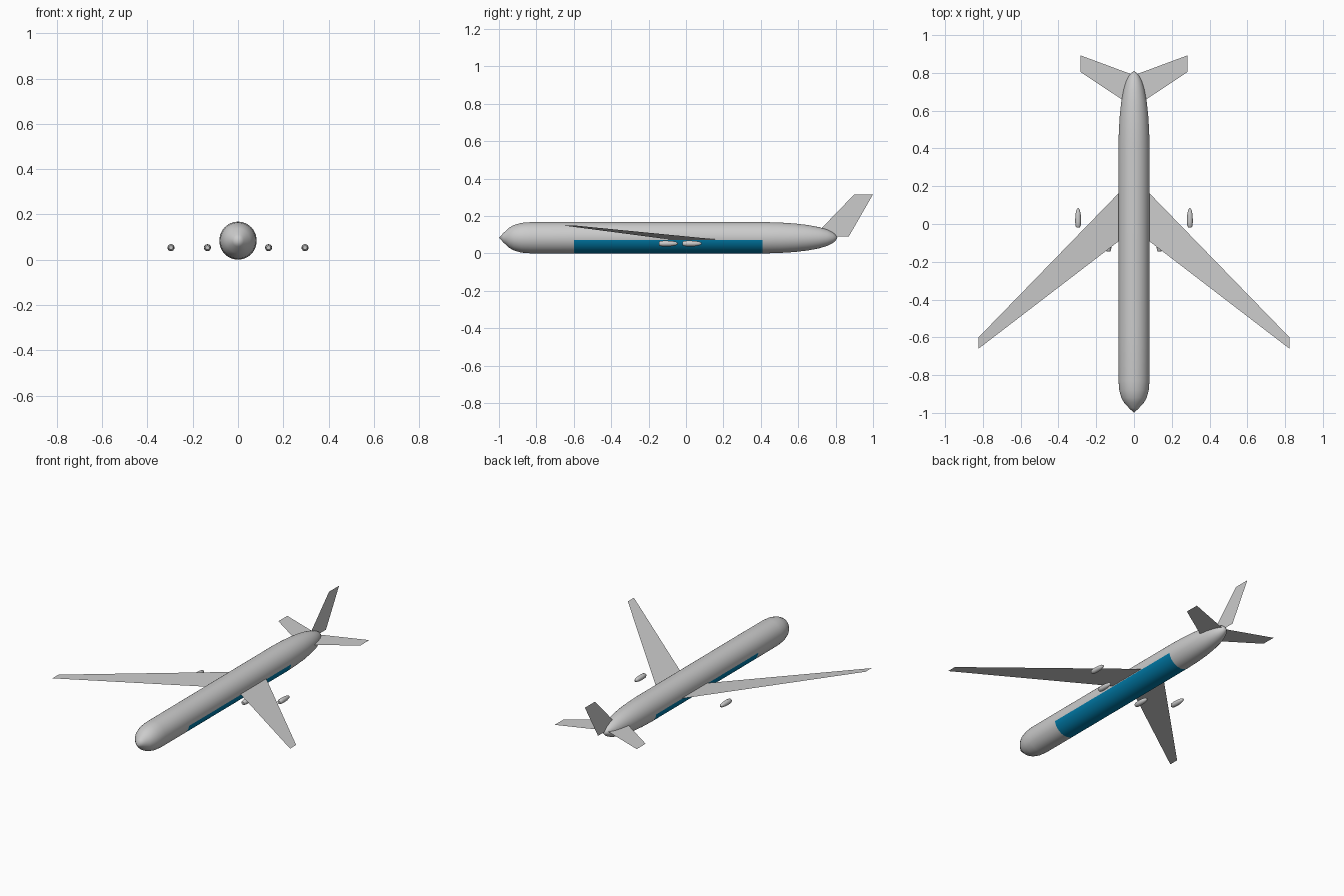
import bpy
import bmesh
from math import sin, cos, pi, radians

if "Cube" in bpy.data.objects:
    bpy.data.objects.remove(bpy.data.objects["Cube"])


def add_object(name, bm, smooth=False):
    mesh = bpy.data.meshes.new(name)
    bm.to_mesh(mesh)
    bm.free()
    obj = bpy.data.objects.new(name, mesh)
    bpy.context.collection.objects.link(obj)
    if smooth:
        bpy.ops.object.select_all(action='DESELECT')
        obj.select_set(True)
        bpy.context.view_layer.objects.active = obj
        bpy.ops.object.shade_smooth_by_angle(angle=radians(30))
    return obj


def lathe(name, profile, x, z, sides, z_scale=1.0):
    """Revolve (y, radius) pairs around a line along y; zero radius makes a point."""
    bm = bmesh.new()
    rings = []
    for y, r in profile:
        n = sides if r > 0 else 1
        rings.append([bm.verts.new((x + r * cos(2 * pi * i / n), y,
                                    z + z_scale * r * sin(2 * pi * i / n)))
                      for i in range(n)])
    for a, b in zip(rings, rings[1:]):
        for i in range(sides):
            j = (i + 1) % sides
            corners = [a[i % len(a)], a[j % len(a)], b[j % len(b)], b[i % len(b)]]
            bm.faces.new(list(dict.fromkeys(corners)))
    bmesh.ops.recalc_face_normals(bm, faces=bm.faces)
    return add_object(name, bm, True)


def sheet(name, points):
    bm = bmesh.new()
    face = bm.faces.new([bm.verts.new(p) for p in points])
    face.normal_update()
    if face.normal.z < 0:
        face.normal_flip()
    return add_object(name, bm)


# Fuselage, with rings placed at the ends of the blue belly
fuselage = lathe("fuselage", [
    (-1.0, 0), (-0.975, 0.026), (-0.945, 0.053), (-0.92, 0.067), (-0.88, 0.078),
    (-0.83, 0.082), (-0.6, 0.0825), (0.41, 0.0825), (0.5, 0.080), (0.58, 0.075),
    (0.65, 0.067), (0.71, 0.056), (0.755, 0.043), (0.785, 0.028), (0.80, 0.015),
    (0.81, 0)], 0, 0.084, 40, 0.084 / 0.0825)

# Blue belly
grey = bpy.data.materials.new("hull_grey")
blue = bpy.data.materials.new("belly_blue")
blue.diffuse_color = (0.0, 0.2, 0.4, 1)
blue.use_nodes = True
blue.node_tree.nodes["Principled BSDF"].inputs["Base Color"].default_value = blue.diffuse_color
fuselage.data.materials.append(grey)
fuselage.data.materials.append(blue)
for face in fuselage.data.polygons:
    if -0.6 < face.center.y < 0.41 and face.center.z < 0.07:
        face.material_index = 1

# Wings, tailplanes and engine pods on both sides
POD = [(0, 0), (0, 0.009), (0.008, 0.014), (0.03, 0.0155), (0.065, 0.0145),
       (0.09, 0.010), (0.1, 0.004), (0.102, 0)]
for side, s in (("left", -1), ("right", 1)):
    sheet(f"{side}_wing", [(s * 0.06, 0.185, 0.073), (s * 0.06, -0.075, 0.073),
                           (s * 0.823, -0.66, 0.15), (s * 0.823, -0.60, 0.15)])
    sheet(f"{side}_tailplane", [(s * 0.02, 0.63, 0.092), (s * 0.02, 0.795, 0.092),
                                (s * 0.284, 0.893, 0.092), (s * 0.284, 0.805, 0.092)])
    for label, x, y in (("inner", 0.135, -0.145), ("outer", 0.296, -0.018)):
        lathe(f"{side}_{label}_engine", [(y + d, r) for d, r in POD], s * x, 0.053, 16)

# Tail fin
sheet("tail_fin", [(0, 0.69, 0.09), (0, 0.87, 0.09), (0, 1.0, 0.316),
                   (0, 0.90, 0.316), (0, 0.72, 0.13)])
